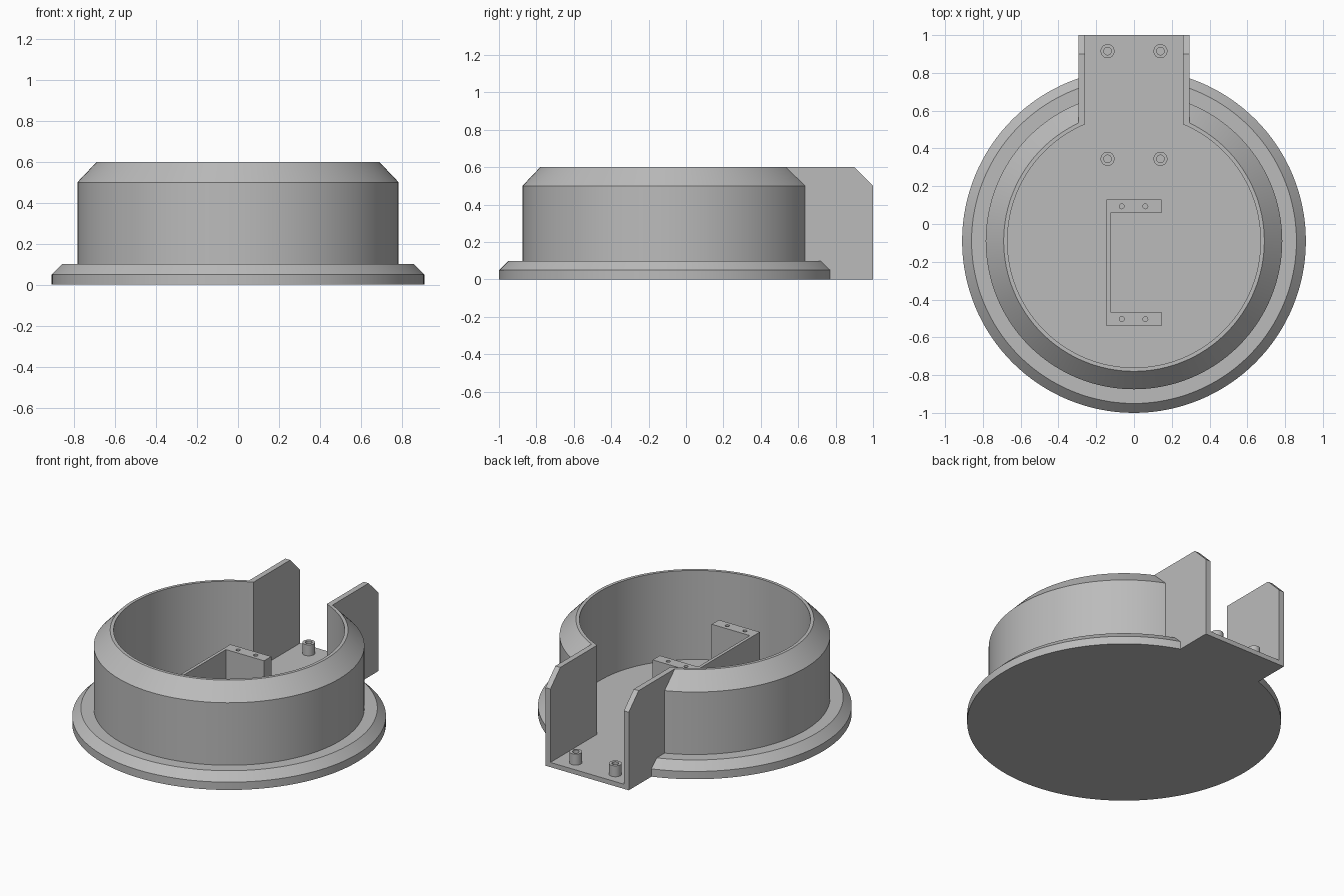
import bpy
import bmesh
import math

cube = bpy.data.objects.get("Cube")
if cube:
    bpy.data.objects.remove(cube, do_unlink=True)

CY = -0.09      # centre of the round housing along y
FLOOR = 0.03    # floor thickness

grey = bpy.data.materials.new("plain grey")
grey.use_nodes = True
colour = (0.5, 0.5, 0.5, 1)
grey.diffuse_color = colour
grey.node_tree.nodes["Principled BSDF"].inputs["Base Color"].default_value = colour


def finish(name, bm):
    bmesh.ops.recalc_face_normals(bm, faces=bm.faces)
    mesh = bpy.data.meshes.new(name)
    bm.to_mesh(mesh)
    bm.free()
    mesh.materials.append(grey)
    obj = bpy.data.objects.new(name, mesh)
    bpy.context.collection.objects.link(obj)
    return obj


def lathe(name, profile, centre, steps):
    """Closed solid of revolution from (radius, z) points, capped at both ends."""
    bm = bmesh.new()
    rings = []
    for r, z in profile:
        angles = [math.tau * i / steps for i in range(steps)]
        rings.append([bm.verts.new((centre[0] + r * math.cos(a),
                                    centre[1] + r * math.sin(a), z)) for a in angles])
    for low, high in zip(rings, rings[1:]):
        for i in range(steps):
            j = (i + 1) % steps
            bm.faces.new((low[i], low[j], high[j], high[i]))
    bm.faces.new(rings[0])
    bm.faces.new(rings[-1])
    return finish(name, bm)


def prism(name, outline, offset):
    """Extrude a flat outline of 3D points along an offset."""
    bm = bmesh.new()
    face = bm.faces.new([bm.verts.new(p) for p in outline])
    extruded = bmesh.ops.extrude_face_region(bm, geom=[face])
    moved = [v for v in extruded["geom"] if isinstance(v, bmesh.types.BMVert)]
    bmesh.ops.translate(bm, verts=moved, vec=offset)
    return finish(name, bm)


def combine(target, other, operation):
    mod = target.modifiers.new(operation.lower(), "BOOLEAN")
    mod.operation = operation
    mod.solver = "EXACT"
    mod.object = other
    bpy.context.view_layer.objects.active = target
    bpy.ops.object.modifier_apply(modifier=mod.name)
    bpy.data.objects.remove(other, do_unlink=True)


def smooth(obj):
    bpy.ops.object.select_all(action="DESELECT")
    obj.select_set(True)
    bpy.context.view_layer.objects.active = obj
    bpy.ops.object.shade_smooth_by_angle(angle=math.radians(25))


# Round housing with a chamfered flange and rim
housing = lathe("housing", [(0.91, 0), (0.91, 0.05), (0.86, 0.1), (0.785, 0.1),
                            (0.785, 0.5), (0.69, 0.6)], (0, CY), 128)

# Rear channel block, chamfered at the back top edge
half = 0.295
side = [(0.3, 0), (1, 0), (1, 0.5), (0.9, 0.6), (0.3, 0.6)]
channel = prism("channel", [(-half, y, z) for y, z in side], (2 * half, 0, 0))
combine(housing, channel, "UNION")

# Hollow out the bowl and the channel down to the floor
bowl = lathe("bowl_cutter", [(0.67, FLOOR), (0.67, 0.8)], (0, CY), 128)
combine(housing, bowl, "DIFFERENCE")
inner = 0.26
slot = prism("slot_cutter", [(-inner, 0.2, FLOOR), (inner, 0.2, FLOOR),
                             (inner, 1.2, FLOOR), (-inner, 1.2, FLOOR)], (0, 0, 0.8))
combine(housing, slot, "DIFFERENCE")
smooth(housing)

# Hollow mounting posts
for y, place in ((0.345, "front"), (0.915, "rear")):
    for x, hand in ((-0.14, "right"), (0.14, "left")):
        post = lathe(f"{place}_{hand}_post", [(0.037, FLOOR), (0.037, 0.1)], (x, y), 32)
        hole = lathe("post_cutter", [(0.02, FLOOR + 0.005), (0.02, 0.2)], (x, y), 24)
        combine(post, hole, "DIFFERENCE")
        smooth(post)

# C-shaped bracket, open to the left, with screw holes in its arms
w, back, front, arm, spine = 0.145, 0.13, -0.54, 0.073, 0.02
outline = [(-w, front), (w, front), (w, front + arm), (spine - w, front + arm),
           (spine - w, back - arm), (w, back - arm), (w, back), (-w, back)]
bracket = prism("bracket", [(x, y, FLOOR) for x, y in outline], (0, 0, 0.355))
for y in (front + arm / 2, back - arm / 2):
    for x in (-0.065, 0.06):
        hole = lathe("screw_cutter", [(0.013, 0.2), (0.013, 0.5)], (x, y), 20)
        combine(bracket, hole, "DIFFERENCE")
smooth(bracket)
